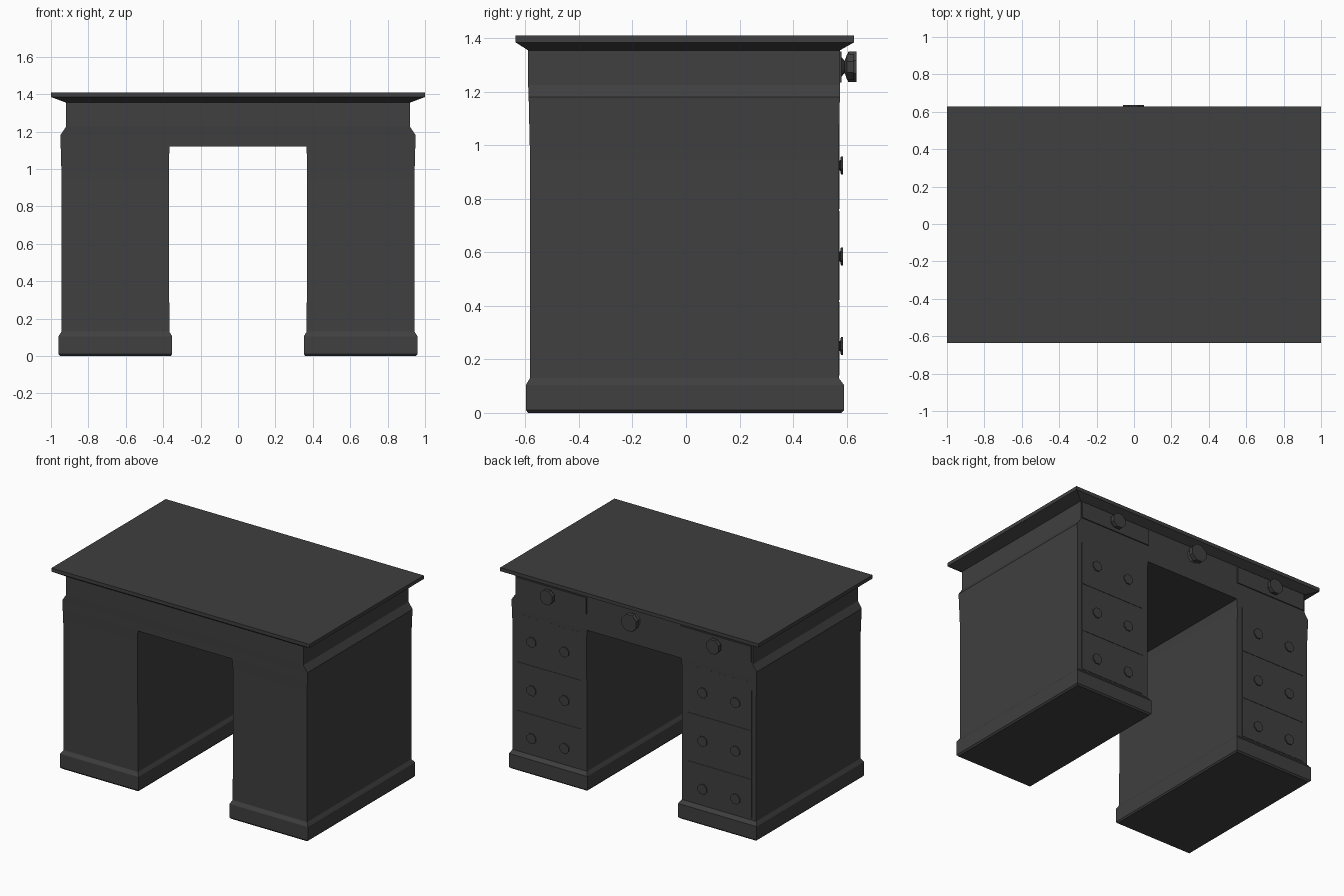
import bpy, bmesh, math

if "Cube" in bpy.data.objects:
    bpy.data.objects.remove(bpy.data.objects["Cube"])

mat = bpy.data.materials.new("dark_grey")
mat.diffuse_color = (0.05, 0.05, 0.05, 1)
mat.use_nodes = True
mat.node_tree.nodes["Principled BSDF"].inputs["Base Color"].default_value = mat.diffuse_color


def skin(name, rings, bottom=True, top=True):
    """Skin a stack of equal-length point rings, optionally capping the ends."""
    bm = bmesh.new()
    loops = [[bm.verts.new(p) for p in r] for r in rings]
    n = len(loops[0])
    for a, b in zip(loops, loops[1:]):
        for i in range(n):
            j = (i + 1) % n
            bm.faces.new((a[i], a[j], b[j], b[i]))
    if bottom:
        bm.faces.new(loops[0][::-1])
    if top:
        bm.faces.new(loops[-1])
    me = bpy.data.meshes.new(name)
    bm.to_mesh(me)
    bm.free()
    me.materials.append(mat)
    ob = bpy.data.objects.new(name, me)
    bpy.context.collection.objects.link(ob)
    return ob


def stack(name, sections, **caps):
    """Rectangular sections (z, x0, x1, y0, y1) from bottom to top."""
    return skin(name, [[(x0, y0, z), (x1, y0, z), (x1, y1, z), (x0, y1, z)]
                       for z, x0, x1, y0, y1 in sections], **caps)


def knob(name, x, z, profile, sides=8):
    """Faceted knob turned around the y axis; profile is (y, radius)."""
    k = 1 / math.cos(math.pi / sides)
    angles = [2 * math.pi * (i + 0.5) / sides for i in range(sides)]
    skin(name, [[(x + r * k * math.sin(a), y, z + r * k * math.cos(a))
                 for a in angles] for y, r in profile])


# Table top with sloped underside
stack("table_top", [(1.355, -0.92, 0.92, -0.59, 0.575),
                    (1.385, -1, 1, -0.637, 0.628),
                    (1.41, -1, 1, -0.637, 0.628)])

# Frieze with flared shoulders, and the apron over the kneehole
stack("frieze", [(1.18, -0.95, 0.95, -0.588, 0.575),
                 (1.225, -0.92, 0.92, -0.59, 0.575),
                 (1.355, -0.92, 0.92, -0.59, 0.575)], bottom=False, top=False)
stack("apron", [(1.12, -0.365, 0.365, -0.587, 0.574),
                (1.18, -0.365, 0.365, -0.588, 0.575)], top=False)

# Pedestals with plinths: (z, inner x, outer x, y0, y1)
PEDESTAL = [(0, 0.36, 0.95, -0.59, 0.58),
            (0.01, 0.352, 0.96, -0.598, 0.59),
            (0.105, 0.352, 0.96, -0.598, 0.59),
            (0.13, 0.367, 0.944, -0.583, 0.571),
            (0.95, 0.37, 0.943, -0.583, 0.571),
            (1.05, 0.37, 0.946, -0.585, 0.572),
            (1.12, 0.365, 0.948, -0.587, 0.574),
            (1.18, 0.365, 0.95, -0.588, 0.575)]
SMALL_KNOB = [(0.570, 0.022), (0.576, 0.018), (0.579, 0.034), (0.586, 0.034)]
SIDE_KNOB = [(0.578, 0.035), (0.592, 0.02), (0.602, 0.048), (0.628, 0.048)]
CENTRE_KNOB = [(0.573, 0.045), (0.594, 0.022), (0.607, 0.057), (0.637, 0.057)]

for s, side in ((-1, "left"), (1, "right")):
    rows = []
    for z, a, b, y0, y1 in PEDESTAL:
        x0, x1 = sorted((s * a, s * b))
        rows.append((z, x0, x1, y0, y1))
    stack(side + "_pedestal", rows, top=False)

    # Thin pedestal drawer fronts, two knobs each
    x0, x1 = sorted((s * 0.41, s * 0.91))
    for i, (za, zb, zk) in enumerate(((0.14, 0.415, 0.25),
                                     (0.422, 0.755, 0.585),
                                     (0.762, 1.09, 0.925))):
        stack(f"{side}_drawer_{i + 1}", [(za, x0, x1, 0.568, 0.5735),
                                         (zb, x0, x1, 0.568, 0.5735)])
        for j, x in enumerate((0.535, 0.79)):
            knob(f"{side}_drawer_{i + 1}_knob_{j + 1}", s * x, zk, SMALL_KNOB)

    # Frieze drawer above each pedestal
    x0, x1 = sorted((s * 0.366, s * 0.91))
    stack(side + "_top_drawer", [(1.235, x0, x1, 0.57, 0.582),
                                 (1.35, x0, x1, 0.57, 0.582)])
    knob(side + "_top_knob", s * 0.645, 1.293, SIDE_KNOB)

# Knob of the flush centre drawer
knob("centre_knob", -0.003, 1.293, CENTRE_KNOB)
